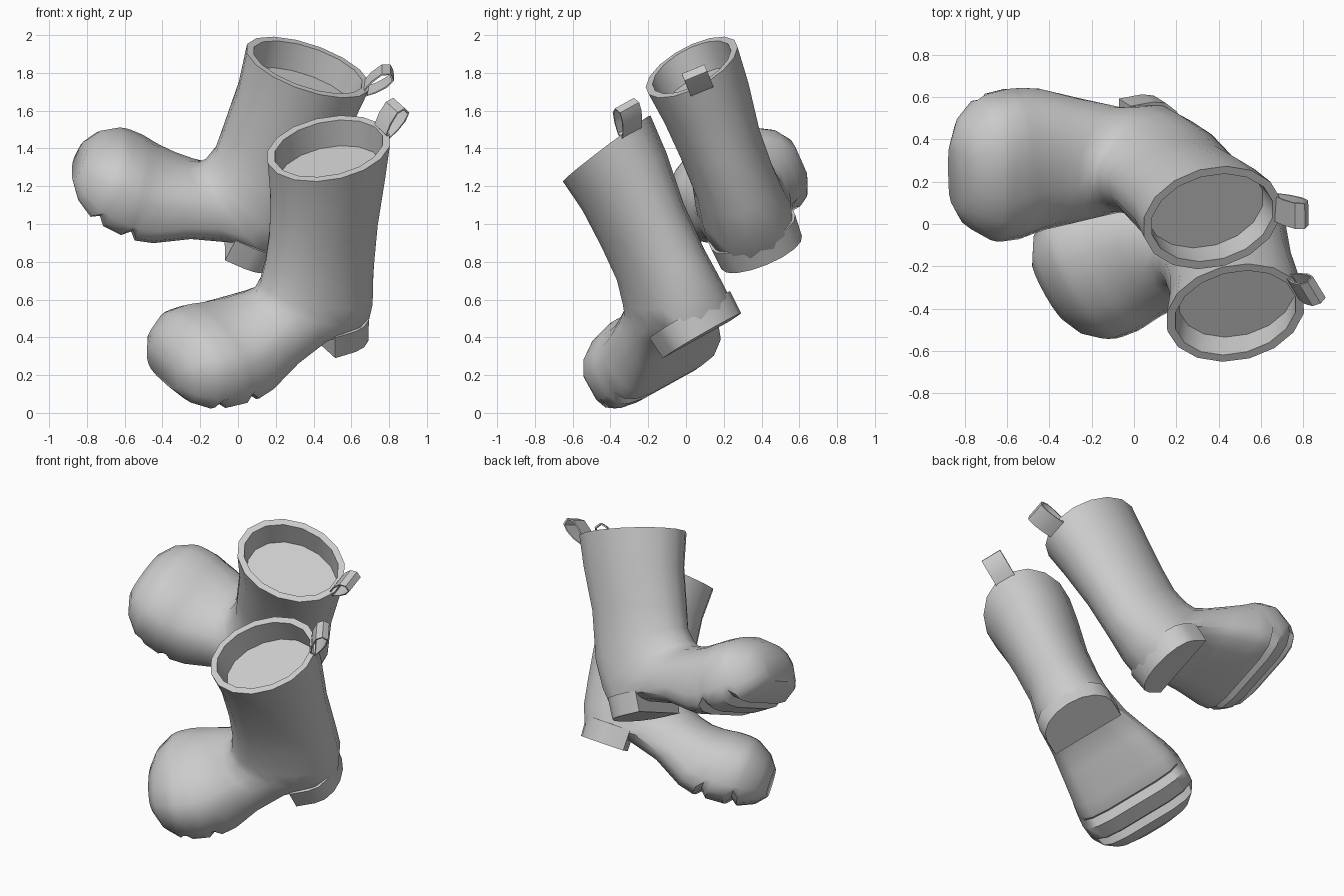
import bpy, bmesh, math
from mathutils import Vector, Matrix

cube = bpy.data.objects.get("Cube")
if cube:
    bpy.data.objects.remove(cube, do_unlink=True)

grey = bpy.data.materials.new("plain grey rubber")
grey.use_nodes = True
colour = (0.6, 0.6, 0.6, 1)
grey.diffuse_color = colour
grey.node_tree.nodes["Principled BSDF"].inputs["Base Color"].default_value = colour

SIDES = 16


def loft(name, rings, matrix, caps=True, closed=False):
    """Skin a list of equal-length point rings."""
    bm = bmesh.new()
    rows = [[bm.verts.new(p) for p in ring] for ring in rings]
    pairs = list(zip(rows, rows[1:]))
    if closed:
        pairs.append((rows[-1], rows[0]))
    for a, b in pairs:
        for i in range(len(a)):
            j = (i + 1) % len(a)
            bm.faces.new((a[i], a[j], b[j], b[i]))
    if caps:
        bm.faces.new(rows[0])
        bm.faces.new(rows[-1])
    bmesh.ops.recalc_face_normals(bm, faces=bm.faces)
    mesh = bpy.data.meshes.new(name)
    bm.to_mesh(mesh)
    bm.free()
    mesh.materials.append(grey)
    obj = bpy.data.objects.new(name, mesh)
    bpy.context.collection.objects.link(obj)
    obj.matrix_world = matrix
    bpy.ops.object.select_all(action="DESELECT")
    obj.select_set(True)
    bpy.context.view_layer.objects.active = obj
    bpy.ops.object.shade_smooth_by_angle(angle=math.radians(38))


def body_ring(front, back, width, square=1.0, shift=0.0, slope=0.0, groove=0.0, tip=0.0):
    """Oval spanning front to back in profile; the underside half can be squared."""
    f, b = Vector((front[0], 0, front[1])), Vector((back[0], 0, back[1]))
    mid, half = (f + b) / 2, (b - f) / 2
    ring = []
    for i in range(SIDES):
        t = 2 * math.pi * (i + 0.5) / SIDES
        c, s = math.cos(t), math.sin(t)
        if c > 0:
            c, s = c ** square, math.copysign(abs(s) ** square, s)
        p = mid + half * c + Vector((0, width * s + shift, 0))
        p.z += slope * (p.y + tip * p.x)
        if c > .6:
            p.z += groove
        ring.append(p)
    return ring


# front point, back/underside point, half width, squareness,
# sideways shift, rim slope, groove depth
BODY = [
    ((-.29, -.15), (.29, -.15), .22, 1, 0, .1),
    ((-.305, 0), (.305, 0), .23, 1, 0, .1),
    ((-.345, 0), (.345, 0), .27, 1, 0, .1),
    ((-.34, -.20), (.31, -.20), .25, 1, 0, .05),
    ((-.365, -.43), (.25, -.47), .225, 1, -.015),
    ((-.40, -.59), (.21, -.75), .22, 1, -.02),
    ((-.44, -.70), (.18, -.93), .235, .9, -.03),
    ((-.47, -.745), (.13, -1.05), .245, .8, -.03),
    ((-.52, -.77), (-.13, -1.04), .26, .65, -.025),
    ((-.60, -.79), (-.35, -1.10), .30, .5, -.01),
    ((-.67, -.79), (-.53, -1.20), .335, .45),
    ((-.72, -.785), (-.63, -1.225), .35, .45),
    ((-.75, -.78), (-.67, -1.225), .355, .45, 0, 0, .04),
    ((-.78, -.778), (-.71, -1.225), .36, .45),
    ((-.84, -.778), (-.82, -1.22), .355, .45),
    ((-.87, -.782), (-.86, -1.215), .35, .45, 0, 0, .04),
    ((-.90, -.79), (-.90, -1.205), .335, .45),
    ((-.99, -.845), (-.99, -1.165), .27, .5),
    ((-1.045, -.92), (-1.05, -1.10), .17, .6),
]

# pull loop in profile
TAB = [(.31, .0), (.34, .06), (.385, .115), (.43, .125),
       (.455, .09), (.43, .045), (.38, .0), (.33, -.03)]


def heel_ring(z, grow):
    """D-shaped outline with a straight front edge."""
    half = .24 * grow
    pts = [(-.15, -half), (-.15, half)]
    for i in range(9):
        t = math.radians(90 - 180 * i / 8)
        pts.append((-.03 + .17 * grow * math.cos(t), half * math.sin(t)))
    return [Vector((x, y - .03, z)) for x, y in pts]


def make_boot(side, opening, up, back, flex, tip):
    # orientation: x to the heel, y across, z up the shaft, origin at the opening
    u = Vector(up).normalized()
    b = Vector(back)
    b = (b - u * b.dot(u)).normalized()
    m = Matrix((b, u.cross(b), u)).transposed().to_4x4()
    m.translation = opening

    def bend(ring):
        """Pitch the foot about the ankle."""
        pivot = Vector((0, 0, -.82))
        out = []
        for p in ring:
            weight = min(1, max(0, (-.45 - p.z) / .35))
            out.append(Matrix.Rotation(flex * weight, 3, "Y") @ (p - pivot) + pivot)
        return out

    # upper, lining, rim and grooved foot in one skin
    loft(side + "_boot_body", [bend(body_ring(*r, tip=tip)) for r in BODY], m)

    # heel block
    loft(side + "_heel", [bend(heel_ring(-1.11, .96)), bend(heel_ring(-.98, 1))], m)

    # pull tab: thin folded strip
    centre = Vector((.39, .05))
    rings = []
    for p in map(Vector, TAB):
        q = p + (centre - p).normalized() * .01
        rings.append([(v.x, y, v.y + .04 * tip)
                      for v, y in ((p, -.065), (p, .065), (q, .065), (q, -.065))])
    loft(side + "_pull_tab", rings, m, caps=False, closed=True)


make_boot("front", (.48, -.42, 1.40), (-.04, -.50, .86), (.877, .387, .266), 0, .5)
make_boot("rear", (.37, .03, 1.83), (.22, -.37, .90), (.97, .09, -.20), .22, -1)
